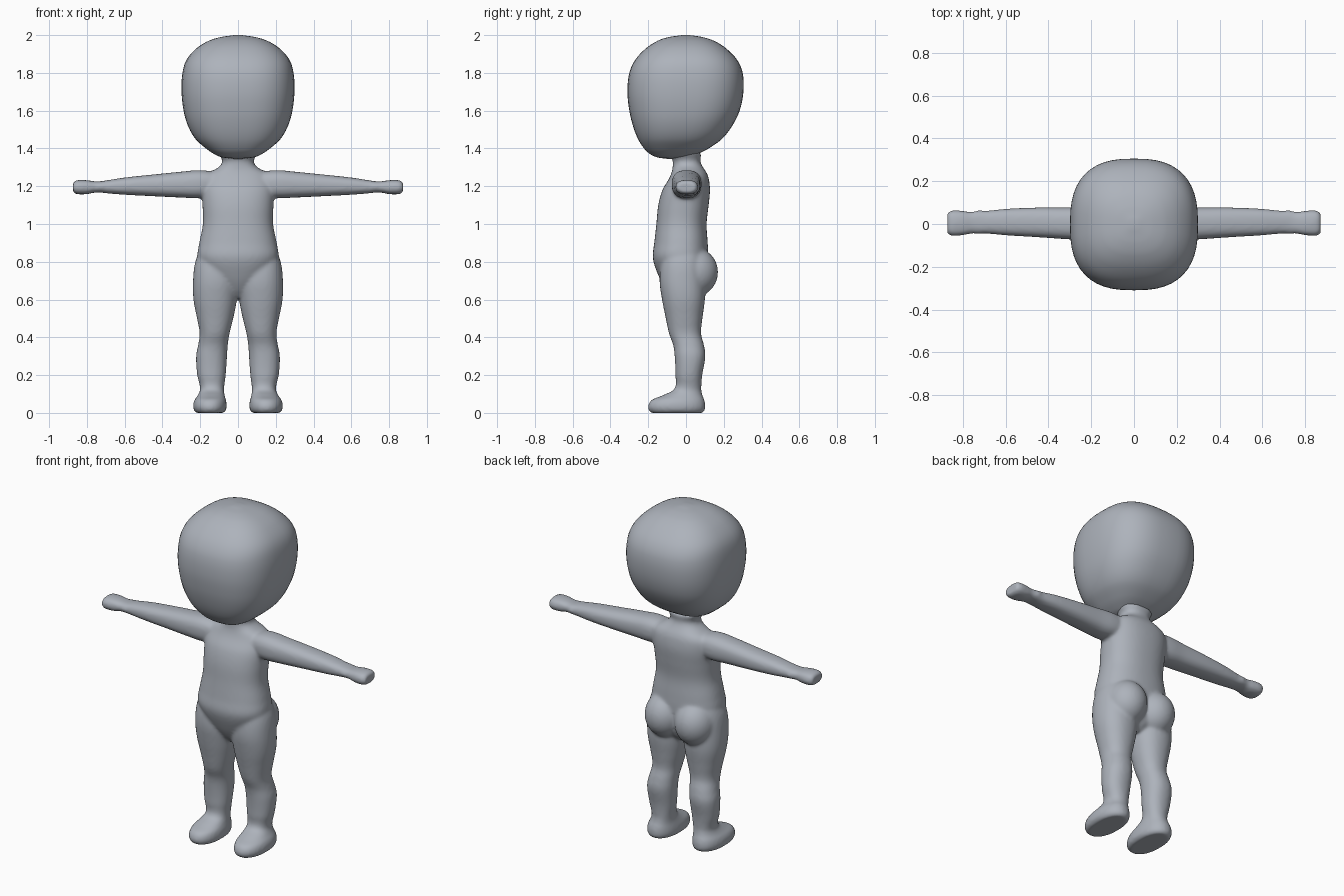
import bpy
import bmesh
from math import cos, sin, pi
from mathutils import Vector

old = bpy.data.objects.get("Cube")
if old:
    bpy.data.objects.remove(old, do_unlink=True)

clay = bpy.data.materials.new("clay grey")
clay.use_nodes = True
CLAY = (0.42, 0.45, 0.50, 1)
clay.diffuse_color = CLAY
shader = clay.node_tree.nodes["Principled BSDF"]
shader.inputs["Base Color"].default_value = CLAY
shader.inputs["Roughness"].default_value = 0.6

SIDES = 48
STEPS = 5


def spline(a, b, c, d, t):
    """Catmull-Rom blend of four section tuples, aware of uneven spacing."""
    span = c[0] - b[0]
    out = [b[0] + span * t]
    for i in range(1, len(b)):
        m0 = (c[i] - a[i]) / (c[0] - a[0]) * span
        m1 = (d[i] - b[i]) / (d[0] - b[0]) * span
        out.append((2*t**3 - 3*t*t + 1) * b[i] + (t**3 - 2*t*t + t) * m0
                   + (3*t*t - 2*t**3) * c[i] + (t**3 - t*t) * m1)
    return out


def refine(rows):
    out = []
    for i in range(len(rows) - 1):
        a, d = rows[max(i - 1, 0)], rows[min(i + 2, len(rows) - 1)]
        out += [spline(a, rows[i], rows[i + 1], d, s / STEPS) for s in range(STEPS)]
    return out + [rows[-1]]


def loft(bm, rows, power, place):
    """Skin rounded sections given as (position, min u, max u, min v, max v)."""
    rings = []
    for t, u0, u1, v0, v1 in refine(rows):
        ring = []
        for k in range(SIDES):
            c, s = cos(2 * pi * k / SIDES), sin(2 * pi * k / SIDES)
            pu = abs(c) ** (2 / power) * (1 if c > 0 else -1)
            pv = abs(s) ** (2 / power) * (1 if s > 0 else -1)
            u = (u0 + u1) / 2 + (u1 - u0) / 2 * pu
            v = (v0 + v1) / 2 + (v1 - v0) / 2 * pv
            ring.append(bm.verts.new(place(t, u, v)))
        rings.append(ring)
    for low, high in zip(rings, rings[1:]):
        for k in range(SIDES):
            j = (k + 1) % SIDES
            bm.faces.new((low[k], low[j], high[j], high[k]))
    bm.faces.new(rings[0][::-1])
    bm.faces.new(rings[-1])


def ball(bm, centre, radii):
    made = bmesh.ops.create_uvsphere(bm, u_segments=32, v_segments=20, radius=1)
    for v in made["verts"]:
        v.co = Vector([p + q * r for p, q, r in zip(centre, v.co, radii)])


def finish(bm, name):
    bmesh.ops.recalc_face_normals(bm, faces=bm.faces[:])
    for f in bm.faces:
        f.smooth = True
    mesh = bpy.data.meshes.new(name)
    bm.to_mesh(mesh)
    bm.free()
    mesh.materials.append(clay)
    obj = bpy.data.objects.new(name, mesh)
    bpy.context.collection.objects.link(obj)
    return obj


def upright(side=1):
    return lambda t, u, v: (side * u, v, t)


def sideways(side):
    return lambda t, u, v: (side * t, u, v)


def symmetric(rows):
    return [(z, -x, x, front, back) for z, x, front, back in rows]


# Head: rounded box with a domed crown and a forward chin
head = symmetric([
    (1.345, .02, -.10, -.05), (1.352, .08, -.15, .01), (1.37, .125, -.19, .06),
    (1.4, .17, -.222, .12), (1.45, .225, -.254, .19), (1.52, .265, -.281, .245),
    (1.6, .288, -.3, .284), (1.7, .299, -.31, .304), (1.8, .294, -.3, .3),
    (1.87, .272, -.268, .27), (1.93, .22, -.212, .212), (1.97, .155, -.15, .148),
    (1.99, .09, -.09, .085), (2, .02, -.02, .02)])
bm = bmesh.new()
loft(bm, head, 2.6, upright())
finish(bm, "head")

# Torso: neck, sloping shoulders, waist and belly
torso = symmetric([
    (.61, .03, -.07, .05), (.65, .08, -.105, .09), (.72, .16, -.143, .11),
    (.82, .213, -.176, .118), (.9, .205, -.168, .115), (1, .186, -.157, .109),
    (1.1, .188, -.147, .12), (1.18, .192, -.125, .127), (1.24, .184, -.09, .121),
    (1.27, .16, -.077, .11), (1.29, .12, -.072, .097), (1.31, .092, -.07, .084),
    (1.335, .083, -.07, .075), (1.36, .095, -.085, .08), (1.38, .11, -.1, .08)])

# Leg: thigh, knee, calf and a foot that reaches forward
leg = [
    (0, .075, .222, -.185, .09), (.015, .063, .234, -.198, .1),
    (.04, .06, .238, -.2, .102), (.07, .064, .23, -.18, .097),
    (.09, .07, .215, -.13, .088), (.125, .074, .2, -.062, .081),
    (.2, .065, .216, -.056, .086), (.3, .058, .222, -.06, .103),
    (.36, .054, .211, -.068, .095), (.42, .045, .203, -.09, .08),
    (.5, .025, .217, -.107, .087), (.6, .006, .236, -.127, .1),
    (.7, 0, .238, -.14, .1), (.8, .02, .226, -.13, .09), (.9, .06, .185, -.1, .07)]

# Arm: tapers to the wrist, then widens into a mitten hand
arm = [
    (.08, -.06, .075, 1.16, 1.27), (.2, -.075, .082, 1.137, 1.285),
    (.3, -.072, .078, 1.14, 1.277), (.45, -.062, .077, 1.147, 1.262),
    (.6, -.053, .071, 1.155, 1.246), (.69, -.045, .062, 1.162, 1.232),
    (.73, -.046, .064, 1.167, 1.226), (.76, -.045, .056, 1.166, 1.226),
    (.8, -.053, .062, 1.158, 1.232), (.855, -.055, .063, 1.158, 1.232),
    (.873, -.046, .054, 1.167, 1.223)]

bm = bmesh.new()
loft(bm, torso, 2.3, upright())
for side in (1, -1):
    loft(bm, leg, 2.2, upright(side))
    loft(bm, arm, 2.5, sideways(side))
    # Buttock
    ball(bm, (side * .098, .045, .745), (.115, .125, .13))
body = finish(bm, "body")

# Fuse the overlapping limbs into one soft skin
fuse = body.modifiers.new("fuse", 'REMESH')
fuse.mode = 'VOXEL'
fuse.voxel_size = .009
fuse.use_smooth_shade = True
soften = body.modifiers.new("soften", 'SMOOTH')
soften.factor = .5
soften.iterations = 10
